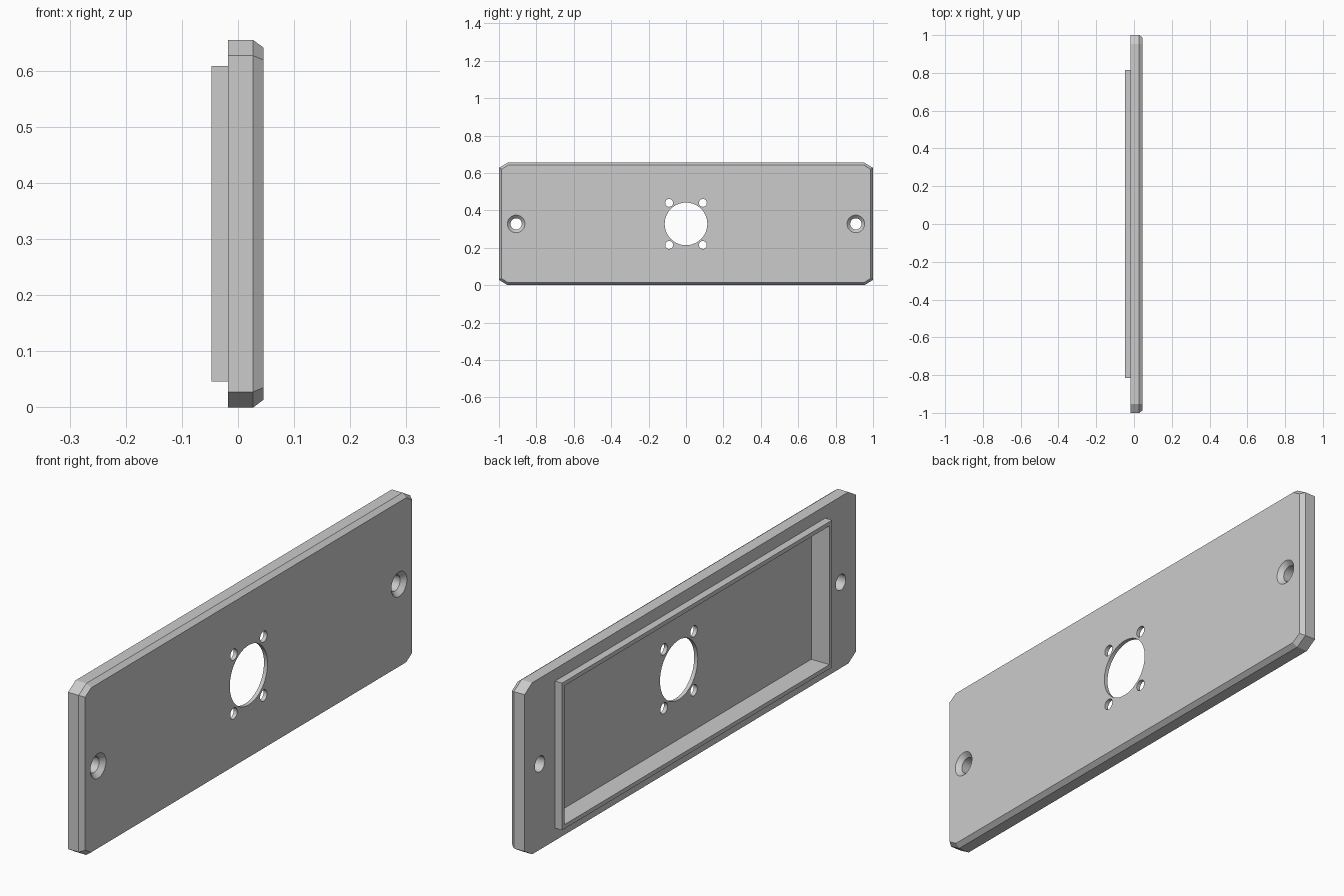
import bpy
import bmesh
from math import pi, radians
from mathutils import Matrix

if "Cube" in bpy.data.objects:
    bpy.data.objects.remove(bpy.data.objects["Cube"], do_unlink=True)

MID_Z = 0.3275
FRONT, BACK, RIM_BACK = 0.045, -0.018, -0.047
BEVEL_X, FLOOR_X = 0.027, 0.030

grey = bpy.data.materials.new("light_grey")
grey.use_nodes = True
grey.diffuse_color = (0.6, 0.6, 0.6, 1)
grey.node_tree.nodes["Principled BSDF"].inputs["Base Color"].default_value = (0.6, 0.6, 0.6, 1)


def finish(name, bm):
    bmesh.ops.recalc_face_normals(bm, faces=bm.faces)
    mesh = bpy.data.meshes.new(name)
    bm.to_mesh(mesh)
    bm.free()
    mesh.materials.append(grey)
    obj = bpy.data.objects.new(name, mesh)
    bpy.context.collection.objects.link(obj)
    return obj


def octagon(bm, x, half_y, half_z, cut_y, cut_z):
    """Rectangle with clipped corners, standing across x."""
    a, b = half_y - cut_y, half_z - cut_z
    outline = [(half_y, -b), (half_y, b), (a, half_z), (-a, half_z),
               (-half_y, b), (-half_y, -b), (-a, -half_z), (a, -half_z)]
    return [bm.verts.new((x, y, MID_Z + z)) for y, z in outline]


def box(name, x0, x1, half_y, half_z):
    bm = bmesh.new()
    bmesh.ops.create_cube(bm, size=1)
    bmesh.ops.scale(bm, verts=bm.verts, vec=(x1 - x0, 2 * half_y, 2 * half_z))
    bmesh.ops.translate(bm, verts=bm.verts, vec=((x0 + x1) / 2, 0, MID_Z))
    return finish(name, bm)


def drill(name, x0, x1, r0, r1, y, dz):
    """Round cutter along x, radius r0 at x0 and r1 at x1."""
    bm = bmesh.new()
    bmesh.ops.create_cone(bm, cap_ends=True, segments=48, radius1=r0, radius2=r1,
                          depth=x1 - x0)
    bmesh.ops.rotate(bm, verts=bm.verts, matrix=Matrix.Rotation(pi / 2, 3, "Y"))
    bmesh.ops.translate(bm, verts=bm.verts, vec=((x0 + x1) / 2, y, MID_Z + dz))
    return finish(name, bm)


def combine(target, tool, operation):
    mod = target.modifiers.new("combine", "BOOLEAN")
    mod.operation = operation
    mod.solver = "EXACT"
    mod.object = tool
    bpy.context.view_layer.objects.active = target
    bpy.ops.object.modifier_apply(modifier=mod.name)
    bpy.data.objects.remove(tool, do_unlink=True)


# Plate with clipped corners and a bevelled outer edge
bm = bmesh.new()
rings = [octagon(bm, BACK, 1, MID_Z, 0.046, 0.028),
         octagon(bm, BEVEL_X, 1, MID_Z, 0.046, 0.028),
         octagon(bm, FRONT, 0.9866, MID_Z - 0.0134, 0.036, 0.022)]
for low, high in zip(rings, rings[1:]):
    for i in range(8):
        j = (i + 1) % 8
        bm.faces.new((low[i], low[j], high[j], high[i]))
bm.faces.new(rings[0])
bm.faces.new(rings[-1])
panel = finish("face_plate", bm)

# Raised rim on the rear, hollowed to a thin floor
combine(panel, box("rim", RIM_BACK, 0, 0.815, 0.281), "UNION")
combine(panel, box("recess", -0.1, FLOOR_X, 0.799, 0.265), "DIFFERENCE")

# Central opening and its four small fixing holes
combine(panel, drill("opening", -0.1, 0.1, 0.114, 0.114, 0, 0), "DIFFERENCE")
for sy in (-1, 1):
    for sz in (-1, 1):
        combine(panel, drill("fixing_hole", -0.1, 0.1, 0.021, 0.021,
                             sy * 0.09, sz * 0.1125), "DIFFERENCE")
    # Countersunk screw hole at each end
    combine(panel, drill("screw_hole", -0.1, 0.1, 0.03, 0.03, sy * 0.908, 0), "DIFFERENCE")
    combine(panel, drill("countersink", FRONT - 0.018, FRONT + 0.002, 0.029, 0.049,
                         sy * 0.908, 0), "DIFFERENCE")

# Smooth the hole walls while keeping the edges crisp
bpy.ops.object.select_all(action="DESELECT")
panel.select_set(True)
bpy.context.view_layer.objects.active = panel
bpy.ops.object.shade_smooth_by_angle(angle=radians(20))
